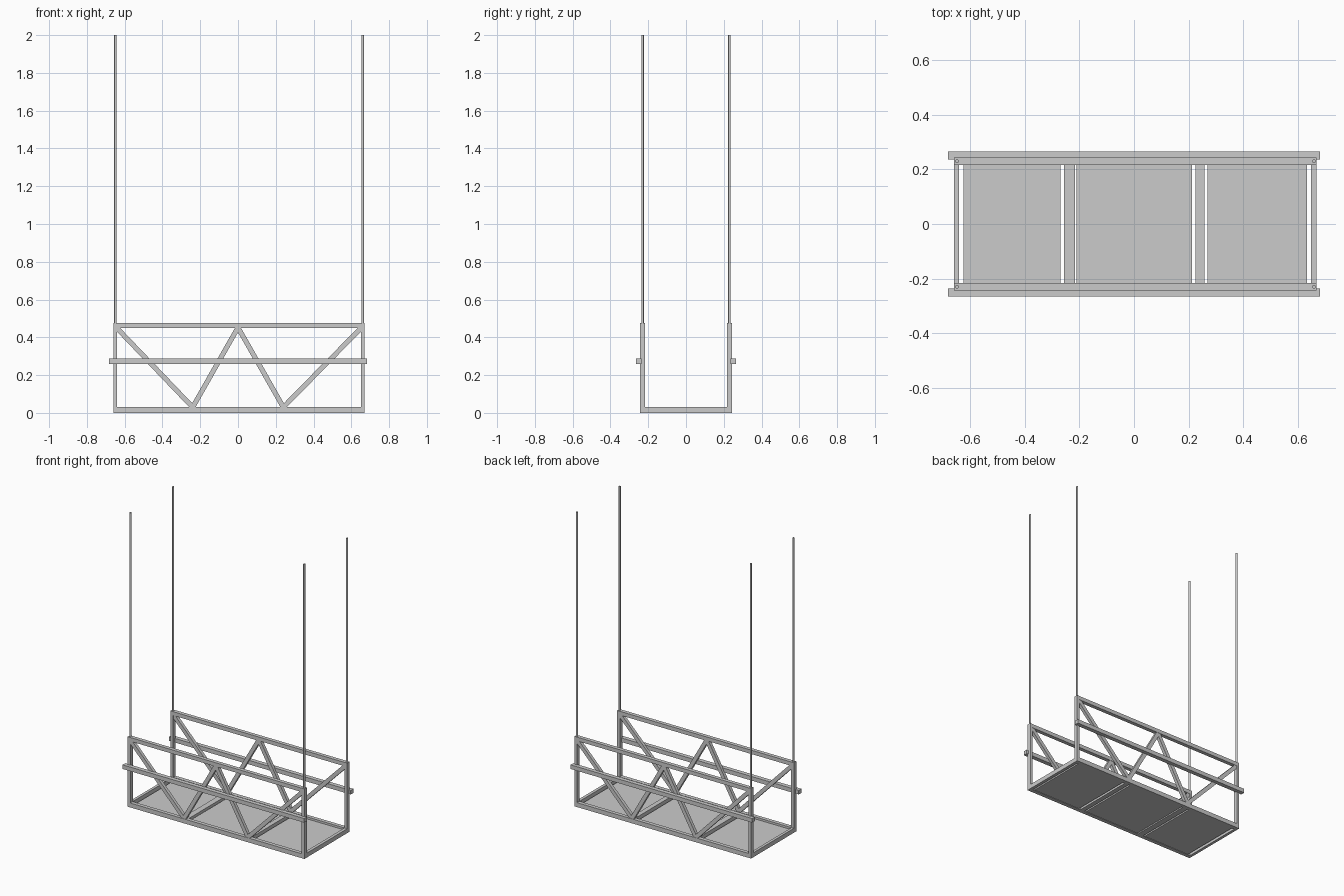
import bpy
from mathutils import Vector

if "Cube" in bpy.data.objects:
    bpy.data.objects.remove(bpy.data.objects["Cube"])


def finish(name, verts, faces):
    mesh = bpy.data.meshes.new(name)
    mesh.from_pydata(verts, [], faces)
    mesh.update()
    obj = bpy.data.objects.new(name, mesh)
    bpy.context.collection.objects.link(obj)
    return obj


FACES = [(0, 3, 2, 1), (4, 5, 6, 7), (0, 1, 5, 4),
         (1, 2, 6, 5), (2, 3, 7, 6), (3, 0, 4, 7)]


def box(name, x0, x1, y0, y1, z0, z1):
    ring = [(x0, y0), (x1, y0), (x1, y1), (x0, y1)]
    return finish(name, [(x, y, z) for z in (z0, z1) for x, y in ring], FACES)


def brace(name, a, b, y0, y1, width):
    # square bar between two (x, z) points
    a, b = Vector(a), Vector(b)
    d = (b - a).normalized() * width / 2
    n = Vector((-d.y, d.x))
    ring = [a + n, a - n, b - n, b + n]
    # wound so the normals point outwards
    return finish(name, [(p.x, y, p.y) for y in (y1, y0) for p in ring][::1],
                  [tuple(reversed(f)) for f in FACES] if d.x * n.y - d.y * n.x < 0 else FACES)


X0, X1 = -0.66, 0.67      # frame ends
YI, YO = 0.217, 0.243     # side frame inner and outer faces
TOP, BAR = 0.476, 0.026
POST = 0.02

zigzag = [(-0.647, 0.455), (-0.24, 0.03), (0.0, 0.452), (0.24, 0.03), (0.657, 0.455)]

for side, s in (("front", -1), ("back", 1)):
    y0, y1 = sorted((s * YI, s * YO))
    # side frame
    box(side + "_top_chord", X0, X1, y0, y1, TOP - BAR, TOP)
    box(side + "_bottom_chord", X0, X1, y0, y1, 0, 0.03)
    for end, x in (("left", X0), ("right", X1 - POST)):
        box(f"{side}_{end}_post", x, x + POST, y0, y1, 0.03, TOP - BAR)
    # truss diagonals
    for i in range(4):
        brace(f"{side}_diagonal_{i + 1}", zigzag[i], zigzag[i + 1],
              y0 + 0.002, y1 - 0.002, 0.026)
    # outer bumper rail
    r0, r1 = sorted((s * 0.236, s * 0.265))
    box(side + "_bumper_rail", -0.683, 0.683, r0, r1, 0.259, 0.287)
    # suspension rods
    for end, x in (("left", -0.649), ("right", 0.66)):
        bpy.ops.mesh.primitive_cylinder_add(vertices=16, radius=0.0065, depth=2.0 - 0.46,
                                            location=(x, s * 0.23, (2.0 + 0.46) / 2))
        rod = bpy.context.object
        rod.name = f"{side}_{end}_rod"
        bpy.ops.object.shade_smooth_by_angle()

# floor cross beams
for i, (a, b) in enumerate([(X0, -0.641), (-0.256, -0.216), (0.226, 0.258), (0.649, X1)]):
    box(f"cross_beam_{i + 1}", a, b, -YI, YI, 0, 0.03)

# floor panels
for i, (a, b) in enumerate([(-0.625, -0.27), (-0.21, 0.212), (0.27, 0.635)]):
    box(f"floor_panel_{i + 1}", a, b, -YI, YI, 0.003, 0.016)
